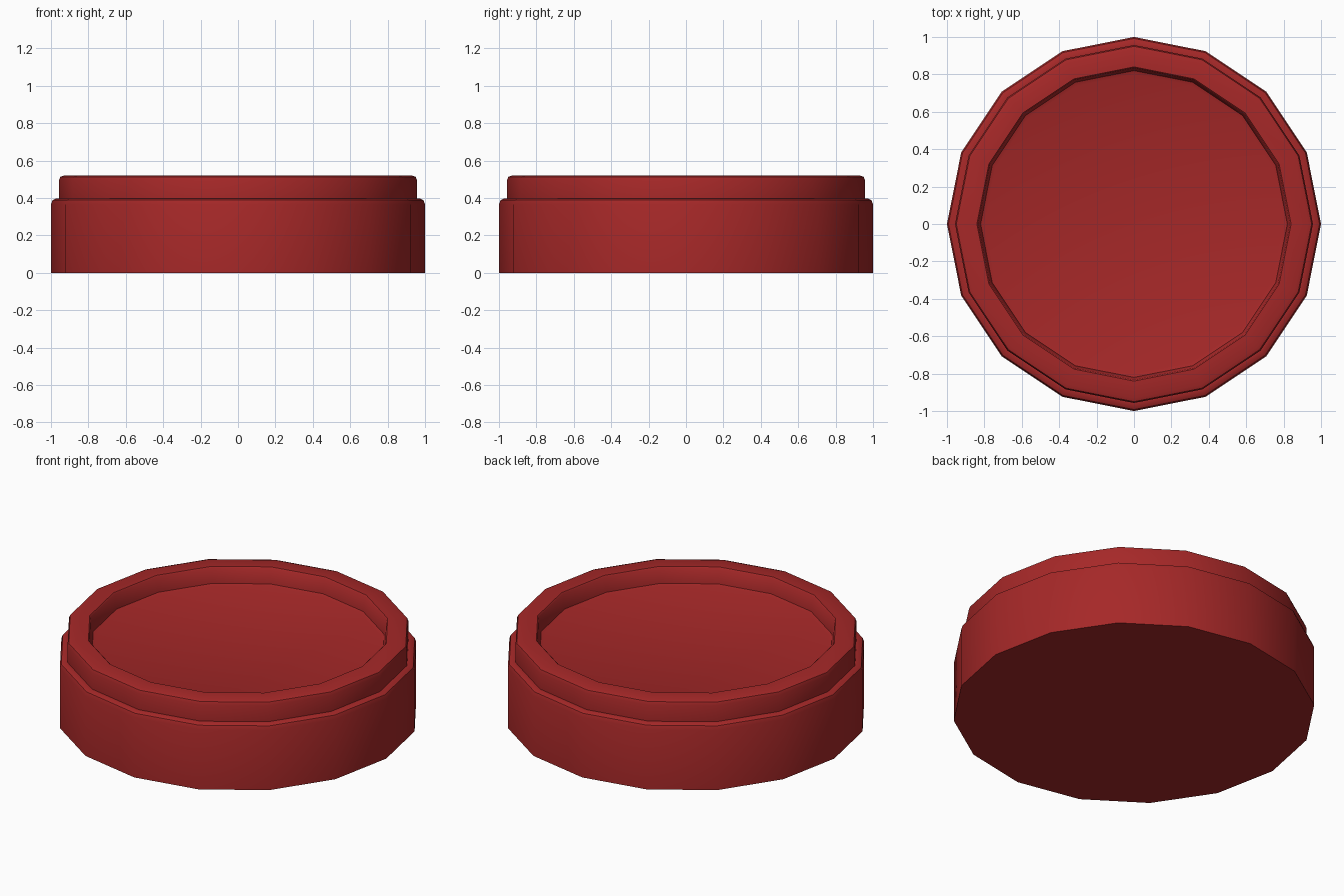
import bpy, bmesh, math

if "Cube" in bpy.data.objects:
    bpy.data.objects.remove(bpy.data.objects["Cube"])

SIDES = 16

# single red material
red = bpy.data.materials.new("deep red")
red.diffuse_color = (0.38, 0.021, 0.021, 1)
red.use_nodes = True
red.node_tree.nodes["Principled BSDF"].inputs["Base Color"].default_value = red.diffuse_color

# lathe profile (radius, height): outer wall, ledge, collar, rim, recessed floor
profile = [(1.0, 0.0), (1.0, 0.365), (0.992, 0.388), (0.975, 0.397), (0.957, 0.397),
           (0.957, 0.495), (0.95, 0.513), (0.93, 0.52), (0.84, 0.52),
           (0.833, 0.513), (0.82, 0.425), (0.80, 0.418)]

bm = bmesh.new()
rings = []
for r, z in profile:
    rings.append([bm.verts.new((r * math.cos(2 * math.pi * i / SIDES),
                                r * math.sin(2 * math.pi * i / SIDES), z))
                  for i in range(SIDES)])
for a, b in zip(rings, rings[1:]):
    for i in range(SIDES):
        j = (i + 1) % SIDES
        bm.faces.new((a[i], a[j], b[j], b[i]))
# underside and dish floor
bm.faces.new(rings[0][::-1])
bm.faces.new(rings[-1])
bmesh.ops.recalc_face_normals(bm, faces=bm.faces)

mesh = bpy.data.meshes.new("round_dish")
bm.to_mesh(mesh)
bm.free()
mesh.materials.append(red)
dish = bpy.data.objects.new("round_dish", mesh)
bpy.context.collection.objects.link(dish)

# smooth around the wall, keep the steps crisp
bpy.context.view_layer.objects.active = dish
dish.select_set(True)
bpy.ops.object.shade_smooth_by_angle(angle=math.radians(40))
